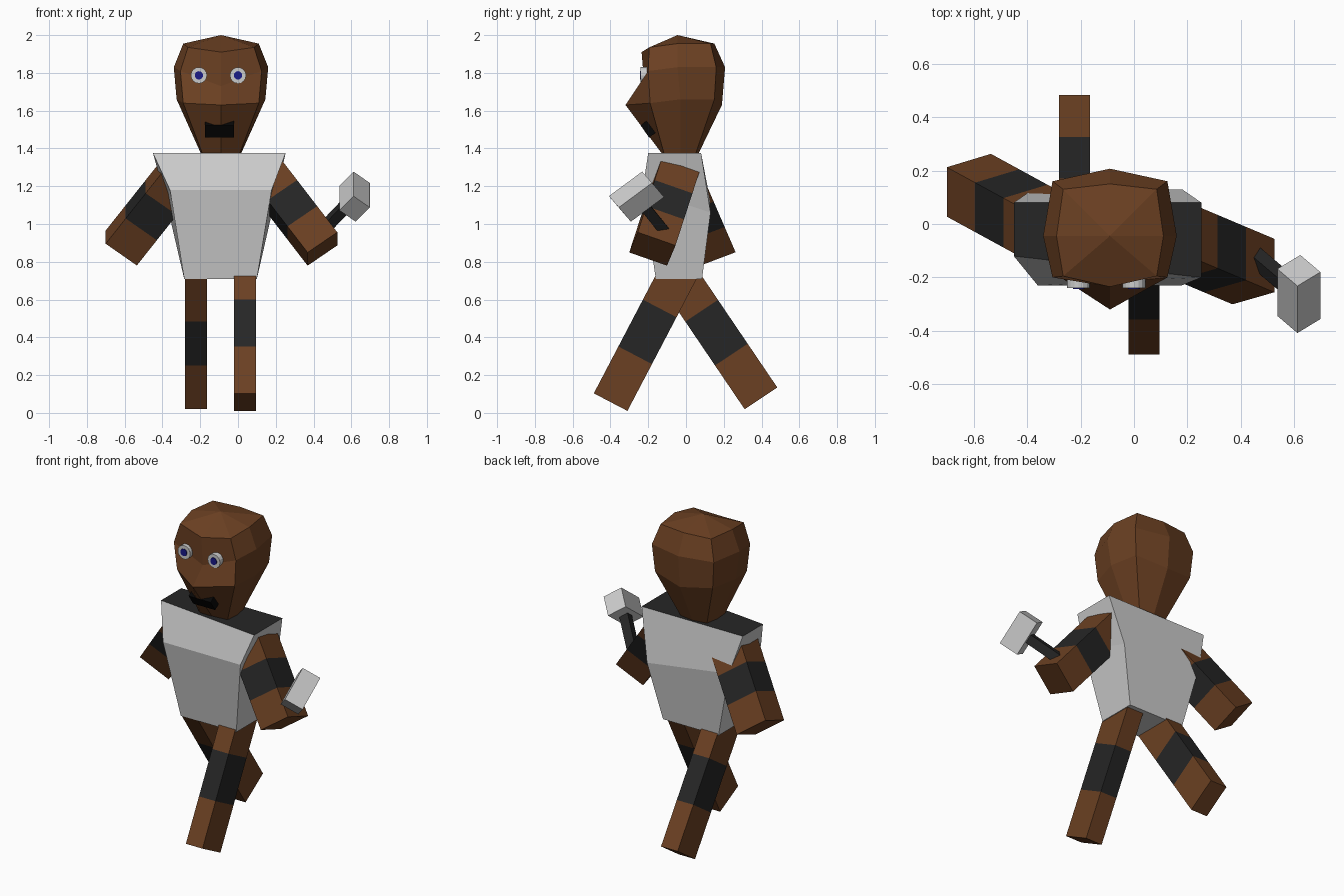
import bpy, bmesh
from mathutils import Vector as V

if "Cube" in bpy.data.objects:
    bpy.data.objects.remove(bpy.data.objects["Cube"])


def material(name, r, g, b):
    m = bpy.data.materials.new(name)
    m.diffuse_color = (r, g, b, 1)
    m.use_nodes = True
    m.node_tree.nodes["Principled BSDF"].inputs["Base Color"].default_value = m.diffuse_color
    return m


brown = material("brown", .147, .051, .016)
dark = material("dark", .019, .019, .019)
black = material("black", .002, .002, .002)
blue = material("blue", .01, .01, .25)


def loft(name, rings, mats=(), bands=None, cap=0, apex=None):
    """Skin between rings; bands gives a material slot per segment, cap the last cap's slot."""
    bm = bmesh.new()
    vs = [[bm.verts.new(p) for p in r] for r in rings]
    n = len(vs[0])
    bm.faces.new(vs[0][::-1])
    top = bm.faces.new(vs[-1])
    top.material_index = cap
    for k, (a, b) in enumerate(zip(vs, vs[1:])):
        for i in range(n):
            j = (i + 1) % n
            f = bm.faces.new((a[i], a[j], b[j], b[i]))
            f.material_index = bands[k] if bands else 0
    if apex:
        bmesh.ops.poke(bm, faces=[top])["verts"][0].co = apex
    bmesh.ops.recalc_face_normals(bm, faces=bm.faces[:])
    me = bpy.data.meshes.new(name)
    bm.to_mesh(me)
    bm.free()
    for m in mats:
        me.materials.append(m)
    ob = bpy.data.objects.new(name, me)
    bpy.context.collection.objects.link(ob)
    return ob


def bar(name, end, axis, u, v, steps, mats=(), bands=None):
    """Box with edge vectors u and v, swept from its end along axis."""
    end, axis, u, v = V(end), V(axis).normalized(), V(u) / 2, V(v) / 2
    rings = [[end + axis * s + a * u + b * v
              for a, b in ((-1, -1), (1, -1), (1, 1), (-1, 1))] for s in steps]
    return loft(name, rings, mats, bands)


# Head: rings of eight points around the centre line
CX = -.09
# side x, corner x, front y, front corner y, side y, back corner y, back y, z, front z, back z
HEAD = [
    (.105, .09, -.125, -.11, -.03, .05, .065, 1.37, 1.37, 1.37),
    (.235, .20, -.32, -.19, -.03, .15, .19, 1.66, 1.63, 1.63),
    (.25, .215, -.22, -.20, -.045, .16, .207, 1.83, 1.73, 1.83),
    (.20, .175, -.235, -.195, -.045, .13, .15, 1.955, 1.91, 1.955),
]
rings = []
for sx, cx, yf, yfc, ys, ybc, yb, z, zf, zb in HEAD:
    rings.append([(CX, yf, zf), (CX + cx, yfc, z - .02), (CX + sx, ys, z), (CX + cx, ybc, z),
                  (CX, yb, zb), (CX - cx, ybc, z), (CX - sx, ys, z), (CX - cx, yfc, z - .02)])
loft("head", rings, [brown], apex=(CX, -.045, 2.0))

# Eyes and mouth
for side, x in (("left", -.207), ("right", 0)):
    for part, r, y, mats in (("eye", .043, -.24, []), ("pupil", .022, -.244, [blue])):
        bpy.ops.mesh.primitive_cylinder_add(vertices=16, radius=r, depth=.05,
                                            location=(x, y + .025, 1.787),
                                            rotation=(1.5708, 0, 0))
        ob = bpy.context.object
        ob.name = side + "_" + part
        for m in mats:
            ob.data.materials.append(m)
bar("mouth", (-.098, -.218, 1.49), (0, .8, .6), (.153, 0, 0), (0, -.045, .065),
    (0, .06), [black])

# Torso: waist, chest ridge, shoulders
torso = loft("torso", [
    [(-.285, -.16, .71), (.10, -.16, .71), (.10, .085, .71), (-.285, .085, .71)],
    [(-.36, -.23, 1.18), (.178, -.23, 1.18), (.18, .13, 1.06), (-.385, .125, 1.14)],
    [(-.45, -.12, 1.375), (.252, -.2, 1.375), (.252, .08, 1.375), (-.45, .08, 1.375)],
], [None, dark], cap=1)

# Striped legs, from the foot up
skin = ([brown, dark], (0, 1, 0))
leg_steps = (0, .28, .56, .84)
bar("front_leg", (.0375, -.399, .057), (0, .464, .886), (.115, 0, 0), (0, .178, -.093),
    leg_steps, *skin)
bar("back_leg", (-.2225, .397, .077), (0, -.561, .828), (.115, 0, 0), (0, .173, .115),
    leg_steps, *skin)

# Striped arms, from the hand up
arm_steps = (0, .18, .36, .54)
bar("right_arm", (.447, -.178, .868), (-.591, .249, .767), (0, .2, -.07), (.157, .045, .107),
    arm_steps, *skin)
bar("left_arm", (-.618, .145, .873), (.587, -.32, .74), (0, .185, .07), (.165, .05, -.115),
    arm_steps, *skin)

# Hammer: block and handle
center = V((.617, -.262, 1.145))
long = V((0, -.176, -.13))
b, c = V((.075, -.064, .075)), V((-.086, -.052, .06))
bar("hammer_head", center - long / 2, long, b, c, (0, long.length))
grip = V((.45, -.12, .97))
axis = center - grip
u = axis.cross(long).normalized() * .055
v = axis.cross(u).normalized() * .055
bar("hammer_handle", grip, axis, u, v, (0, axis.length), [dark])
